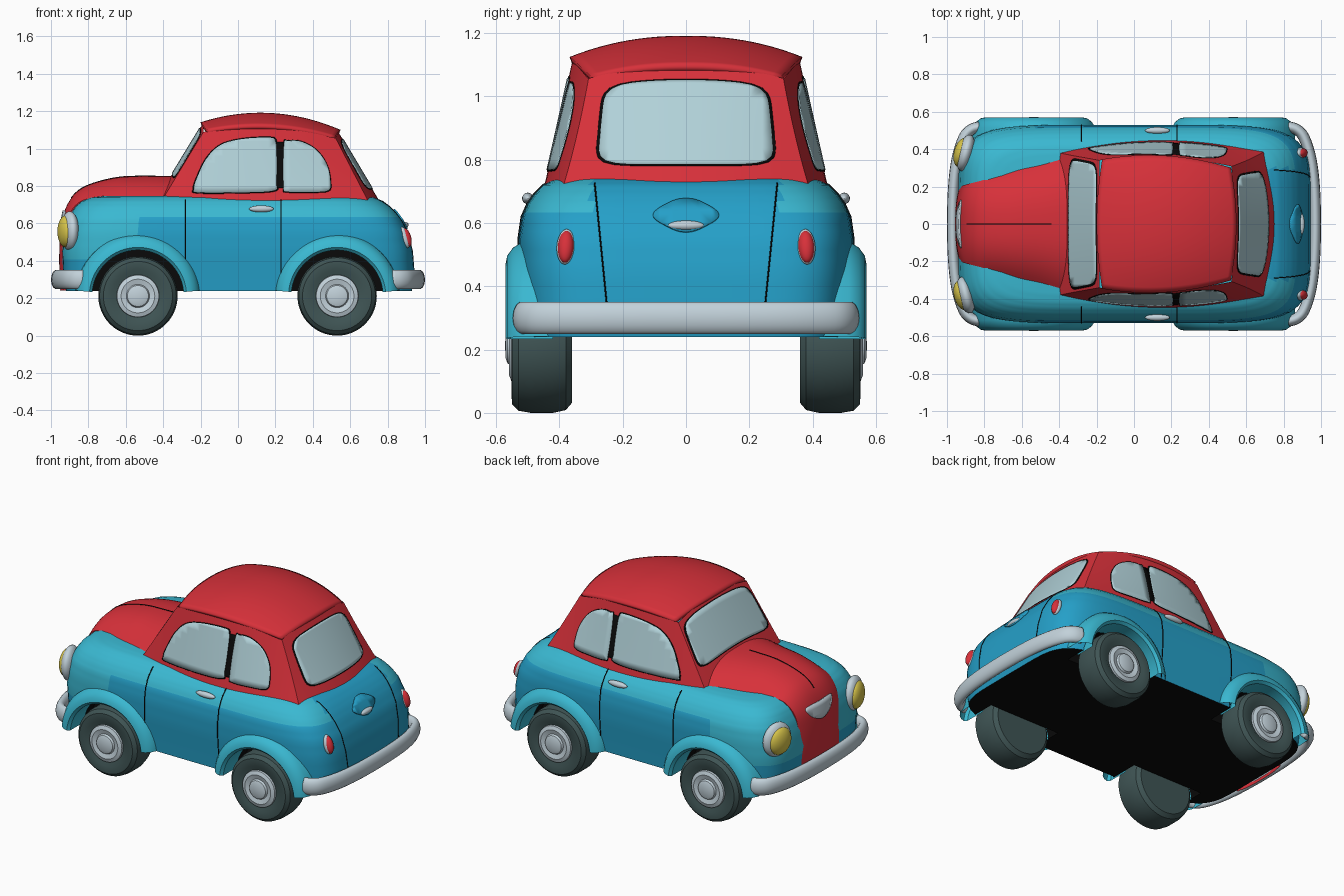
import bpy, bmesh, math
from mathutils import Vector, Matrix, Euler

if "Cube" in bpy.data.objects:
    bpy.data.objects.remove(bpy.data.objects["Cube"])

def mat(name, r, g, b):
    m = bpy.data.materials.new(name)
    m.diffuse_color = (r, g, b, 1)
    m.use_nodes = True
    m.node_tree.nodes["Principled BSDF"].inputs["Base Color"].default_value = m.diffuse_color
    return m

BLUE = mat("blue", 0.018, 0.35, 0.58)
TEAL = mat("light_blue", 0.042, 0.48, 0.64)
RED = mat("red", 0.68, 0.03, 0.042)
GLASS = mat("pale_glass", 0.44, 0.64, 0.69)
CHROME = mat("light_grey", 0.54, 0.64, 0.70)
TYRE = mat("tyre_grey", 0.05, 0.09, 0.09)
BLACK = mat("black", 0.003, 0.003, 0.003)
YELLOW = mat("yellow", 0.70, 0.57, 0.07)

def finish(name, bm, mats):
    bmesh.ops.remove_doubles(bm, verts=bm.verts[:], dist=1e-5)
    bmesh.ops.recalc_face_normals(bm, faces=bm.faces[:])
    me = bpy.data.meshes.new(name)
    bm.to_mesh(me)
    bm.free()
    for m in mats:
        me.materials.append(m)
    ob = bpy.data.objects.new(name, me)
    bpy.context.collection.objects.link(ob)
    return ob

def grid(name, rows, mats, closed=False, caps=False):
    bm = bmesh.new()
    vs = [[bm.verts.new(p) for p in r] for r in rows]
    n = len(rows[0])
    for a, b in zip(vs, vs[1:]):
        for i in range(n if closed else n - 1):
            j = (i + 1) % n
            bm.faces.new((a[i], a[j], b[j], b[i]))
    if caps:
        bm.faces.new(vs[0])
        bm.faces.new(vs[-1])
    return finish(name, bm, mats)

def lathe(name, prof, cx, cz, sy, m, a0=0, a1=360, n=64):
    rows = [[(cx + r * math.cos(a), sy * y, cz + r * math.sin(a)) for r, y in prof]
            for a in (math.radians(a0 + (a1 - a0) * i / n) for i in range(n + 1))]
    return grid(name, rows, [m])

def ball(name, loc, size, m, rot=(0, 0, 0)):
    bm = bmesh.new()
    mx = Matrix.Translation(loc) @ Euler(rot).to_matrix().to_4x4() @ Matrix.Diagonal((*size, 1))
    bmesh.ops.create_uvsphere(bm, u_segments=32, v_segments=16, radius=1, matrix=mx)
    return finish(name, bm, [m])

def tube(name, pts, r, m, zs=1, z0=0, ends=1):
    cu = bpy.data.curves.new(name, 'CURVE')
    cu.dimensions, cu.bevel_depth, cu.bevel_resolution, cu.use_fill_caps = '3D', r, 5, True
    sp = cu.splines.new('POLY')
    sp.points.add(len(pts) - 1)
    for q, p in zip(sp.points, pts):
        q.co = (*p, 1)
    sp.points[0].radius = sp.points[-1].radius = ends
    cu.materials.append(m)
    ob = bpy.data.objects.new(name, cu)
    ob.scale.z, ob.location.z = zs, z0
    bpy.context.collection.objects.link(ob)

def crom(pts, closed=False, k=5):
    n, out = len(pts), []
    get = lambda i: Vector(pts[i % n] if closed else pts[max(0, min(n - 1, i))])
    for i in range(n if closed else n - 1):
        a, b, c, d = (get(i + j) for j in (-1, 0, 1, 2))
        for s in range(k):
            t = s / k
            out.append(0.5 * (2 * b + (c - a) * t + (2 * a - 5 * b + 4 * c - d) * t * t
                              + (3 * b - a - 3 * c + d) * t ** 3))
    return out if closed else out + [get(n - 1)]

def plate(name, pts, fn, m, thick):
    # flat outline, sliced finely and wrapped on a surface
    bm = bmesh.new()
    bm.faces.new([bm.verts.new((p[0], p[1], 0)) for p in pts])
    for ax in (0, 1):
        for i in range(-25, 30):
            no = [0, 0, 0]
            no[ax] = 1
            bmesh.ops.bisect_plane(bm, geom=bm.verts[:] + bm.edges[:] + bm.faces[:],
                                   plane_co=[c * i * 0.04 for c in no], plane_no=no)
    for v in bm.verts:
        v.co = fn(v.co.x, v.co.y)
    ob = finish(name, bm, [m])
    s = ob.modifiers.new("thickness", 'SOLIDIFY')
    s.thickness, s.offset = thick, 0

# ---- lower body: boxy plan outline stacked by height (z, front x, rear x, half width)
ROWS = [(.24, -.92, .93, .515), (.32, -.935, .945, .52), (.45, -.94, .935, .53), (.55, -.928, .912, .53),
        (.62, -.91, .875, .52), (.66, -.89, .845, .502), (.69, -.87, .815, .482), (.72, -.835, .775, .452),
        (.738, -.79, .73, .42), (.748, -.72, .67, .37)]
P = 6
def body(z):
    for a, b in zip(ROWS, ROWS[1:]):
        if z <= b[0]:
            break
    t = (z - a[0]) / (b[0] - a[0])
    f, r, w = (a[i] + (b[i] - a[i]) * t for i in (1, 2, 3))
    return (f + r) / 2, (r - f) / 2, w
def body_y(x, z):
    c, a, w = body(z)
    return w * max(0, 1 - abs((x - c) / a) ** P) ** (1 / P)
def body_x(y, z, s):
    c, a, w = body(z)
    return c + s * a * max(0, 1 - abs(y / w) ** P) ** (1 / P)

zs = sorted({a[0] + (b[0] - a[0]) * k / 3 for a, b in zip(ROWS, ROWS[1:]) for k in range(3)} | {.748})
rings = []
for z in zs:
    c, a, w = body(z)
    ring = []
    for i in range(144):
        t = math.tau * i / 144
        q = (abs(math.cos(t)) ** P + abs(math.sin(t)) ** P) ** (-1 / P)
        ring.append((c + a * q * math.cos(t), w * q * math.sin(t), z))
    rings.append(ring)
shell = grid("lower_body", rings, [BLUE, TEAL, BLACK], True, True)
for f in shell.data.polygons:
    x, y, z = f.center
    if f.normal.z < -0.9:
        f.material_index = 2
    elif (abs(y) > 0.3 or x < 0.6) and (z > 0.63 or (x < -0.55 and z > 0.42)):
        f.material_index = 1

WX, WZ = (-.535, .53), .212
# wheel arches cut out of the body
for x in WX:
    for s in (1, -1):
        cut = lathe("arch_cutter", [(0, .34), (.25, .34), (.25, .75), (0, .75)], x, WZ, s, BLUE)
        cut.data.materials.append(TEAL)
        cut.data.materials.append(BLACK)
        for f in cut.data.polygons:
            f.material_index = 2
        cut.hide_render = True
        md = shell.modifiers.new("arch", 'BOOLEAN')
        md.operation, md.object, md.solver = 'DIFFERENCE', cut, 'EXACT'
        bpy.context.view_layer.objects.active = shell
        bpy.ops.object.modifier_apply(modifier="arch")
        bpy.data.objects.remove(cut)

# ---- wheels, hubcaps and fender flares
for x in WX:
    for s in (1, -1):
        lathe("tyre", [(0, .36), (.18, .36), (.203, .38), (.212, .42), (.212, .49), (.205, .53),
                       (.185, .55), (.14, .552), (.12, .54), (0, .54)], x, WZ, s, TYRE)
        lathe("hubcap", [(.115, .53), (.112, .552), (.09, .56), (.062, .552), (.056, .564),
                         (.04, .57), (0, .572)], x, WZ, s, CHROME)
        lathe("fender_flare", [(.245, .42), (.245, .555), (.26, .57), (.285, .565), (.31, .547),
                               (.33, .515), (.335, .42)], x, WZ, s, TEAL, 5, 175)

# ---- hood: crowned strip along a side profile (x, z, half width, edge drop)
st = crom([(-.95, .24, .19, .02), (-.956, .4, .19, .02), (-.95, .55, .2, .025), (-.93, .66, .21, .03),
           (-.88, .75, .225, .05), (-.8, .805, .245, .075), (-.65, .845, .285, .1),
           (-.5, .853, .32, .11), (-.36, .853, .365, .115), (-.25, .853, .38, .115)]
          and [Vector(p) for p in [(-.95, .24, .19, .02), (-.956, .4, .19, .02), (-.95, .55, .2, .025),
           (-.93, .66, .21, .03), (-.88, .75, .225, .05), (-.8, .805, .245, .075), (-.65, .845, .285, .1),
           (-.5, .853, .32, .11), (-.36, .853, .365, .115), (-.25, .853, .38, .115)]])
rows = []
for i, p in enumerate(st):
    d = st[min(i + 1, len(st) - 1)] - st[max(i - 1, 0)]
    n = Vector((d.y, -d.x)).normalized()       # inward direction in the x-z plane
    row = []
    for k in range(-13, 14):
        s = max(-1, min(1, k / 12))
        h = p[3] * abs(s) ** 2.6 + (0.04 if abs(k) == 13 else 0)
        row.append((p[0] + n.x * h, p[2] * s, p[1] + n.y * h))
    rows.append(row)
grid("hood", rows, [RED])
tube("hood_crease", [(p[0], 0, p[1]) for p in st if p[1] > .72 and p[0] < -.42], .003, BLACK)
def hood_x(z):
    return min((abs(p[1] - z), p[0]) for p in st)[1]
plate("front_badge", crom([(-.125, .66), (0, .668), (.125, .66), (.09, .6), (0, .565), (-.09, .6)], True),
      lambda u, v: (hood_x(v) + .02 * (u / .15) ** 2 - .003, u, v), CHROME, .0095)

# ---- cabin walls
def hw(x, z):
    t = (z - .73) / .37
    return (.445 - .21 * (x - .15) ** 2) * (1 - t) + (.362 - .35 * (x - .08) ** 2) * t
def front(s, z):
    x = -.36 + .607 * (z - .85)
    return Vector((x + .03 * s * s, s * hw(x + .03, z), z))
def rear(s, z):
    x, b = .75 - .595 * (z - .73), .06 - .08 * (z - .73)
    return Vector((x - b * s * s, s * hw(x - b, z), z))
def roof_z(x, s):
    e, c = 1.125 - .35 * (x - .1) ** 2, 1.192 - .5 * (x - .12) ** 2
    return c - (c - e) * abs(s) ** 2.2

rows = []
for j in range(13):
    t = j / 12
    lv = lambda x, s: .715 + t * (roof_z(x, s) - .012 - .715)
    S = [-1 + i / 8 for i in range(17)]
    ring = [front(s, lv(-.19 + .03 * s * s, s)) for s in S]
    fx, rx = ring[-1].x, rear(1, lv(.51, 1)).x
    side = []
    for i in range(1, 30):
        q = i / 30
        z = lv(-.16 + .67 * q, 1)
        x = fx + (rx - fx) * q
        side.append(Vector((x, hw(x, z), z)))
    ring += side + [rear(-s, lv(.53 - .03 * s * s, s)) for s in S]
    ring += [Vector((p.x, -p.y, p.z)) for p in reversed(side)]
    rows.append(ring)
grid("cabin", rows, [RED], True)

# ---- roof panel
rows = []
for i in range(33):
    q, row = i / 32, []
    for k in range(-12, 13):
        s = k / 12
        x0, x1 = -.2 + .03 * s * s, .548 - .03 * s * s
        x = x0 + (x1 - x0) * q
        row.append((x, s * (hw(x, 1.1) + .006), roof_z(x, s)))
    rows.append(row)
roof = grid("roof", rows, [RED])
md = roof.modifiers.new("thickness", 'SOLIDIFY')
md.thickness, md.offset = .025, -1

# ---- windows: glass with a slightly larger dark seal beneath
def window(name, pts, fn):
    c = sum((Vector(p[:2]) for p in pts), Vector((0, 0))) / len(pts)
    plate(name + "_seal", [c + (Vector(p[:2]) - c) * 1.035 for p in pts], fn, BLACK, .005)
    plate(name, pts, fn, GLASS, .0095)
def rounded(w0, w1, z0, z1):
    out = []
    for i in range(64):
        t = math.tau * i / 64
        q = (abs(math.cos(t)) ** 7 + abs(math.sin(t)) ** 7) ** (-1 / 7)
        v = (q * math.sin(t) + 1) / 2
        out.append((q * math.cos(t) * (w0 + (w1 - w0) * v), z0 + (z1 - z0) * v))
    return out
def on_front(u, v):
    z = v - .035 * (u / .34) ** 2
    return front(u / front(1, z).y, z)
def on_rear(u, v):
    z = v - .02 * (u / .28) ** 2 * (v - .78) / .26
    return rear(u / rear(1, z).y, z)
window("windscreen", rounded(.345, .315, .868, 1.108), on_front)
window("rear_window", rounded(.28, .255, .785, 1.05), on_rear)
for s in (1, -1):
    on_side = lambda u, v: (u, s * hw(u, v), v)
    window("door_window", crom([(-.235, .785), (-.215, .85), (-.165, .95), (-.09, 1.02), (.02, 1.05), (.16, 1.058),
           (.2, 1.04), (.207, .95), (.205, .82), (.19, .775), (0, .765), (-.21, .765)], True), on_side)
    window("quarter_window", crom([(.245, 1.02), (.27, 1.04), (.34, 1.035), (.42, .99), (.475, .91),
           (.493, .82), (.48, .775), (.38, .768), (.265, .77), (.243, .8)], True), on_side)
    plate("door_pillar", [(.2, .79), (.25, .79), (.245, 1.035), (.2, 1.035)], on_side, BLACK, .006)

    # panel seams
    for x in (-.28, .23):
        tube("door_seam", [(x, s * body_y(x, z), z) for z in zs if z < .73], .003, BLACK)
    tube("boot_seam", [(body_x(y, z, 1), s * y, z) for z in zs if .3 < z < .73
                       for y in [.25 + .1 * (z - .34)]], .0025, BLACK)
    # lamps and door handles
    hx = body_x(.38, .555, -1)
    ball("headlamp_rim", (hx + .005, s * .38, .56), (.045, .1, .105), CHROME, (0, 0, -s * .25))
    ball("headlamp", (hx - .016, s * .382, .557), (.042, .08, .085), YELLOW, (0, 0, -s * .25))
    tx = body_x(.38, .525, 1)
    ball("tail_lamp_rim", (tx - .003, s * .38, .525), (.022, .029, .058), CHROME, (0, -.3, s * .2))
    ball("tail_lamp", (tx + .006, s * .38, .525), (.024, .025, .052), RED, (0, -.3, s * .2))
    ball("door_handle", (.125, s * (body_y(.125, .675) + .008), .678), (.066, .018, .018), CHROME)

# ---- boot handle
on_boot = lambda u, v: (body_x(u, v, 1) + .004, u, v)
plate("boot_handle_plate", crom([(-.105, .625), (-.05, .665), (0, .676), (.05, .665), (.105, .625), (.05, .585),
      (0, .572), (-.05, .585)], True), on_boot, BLUE, .009)
ball("boot_handle", (body_x(0, .592, 1) + .004, 0, .592), (.018, .058, .016), CHROME)

# ---- bumpers
half = [(.97, 0), (.964, .2), (.945, .35), (.91, .46), (.87, .505), (.82, .52)]
for s, nm in ((-1, "front_bumper"), (1, "rear_bumper")):
    path = crom([(s * x, -y, 0) for x, y in reversed(half[1:])] + [(s * x, y, 0) for x, y in half])
    tube(nm, path, .03, CHROME, 1.75, .3, .6)

# smooth shading with crisp creases
bpy.ops.object.select_all(action='DESELECT')
for o in bpy.context.scene.objects:
    if o.type == 'MESH':
        o.select_set(True)
        bpy.context.view_layer.objects.active = o
bpy.ops.object.shade_smooth_by_angle(angle=math.radians(35))
